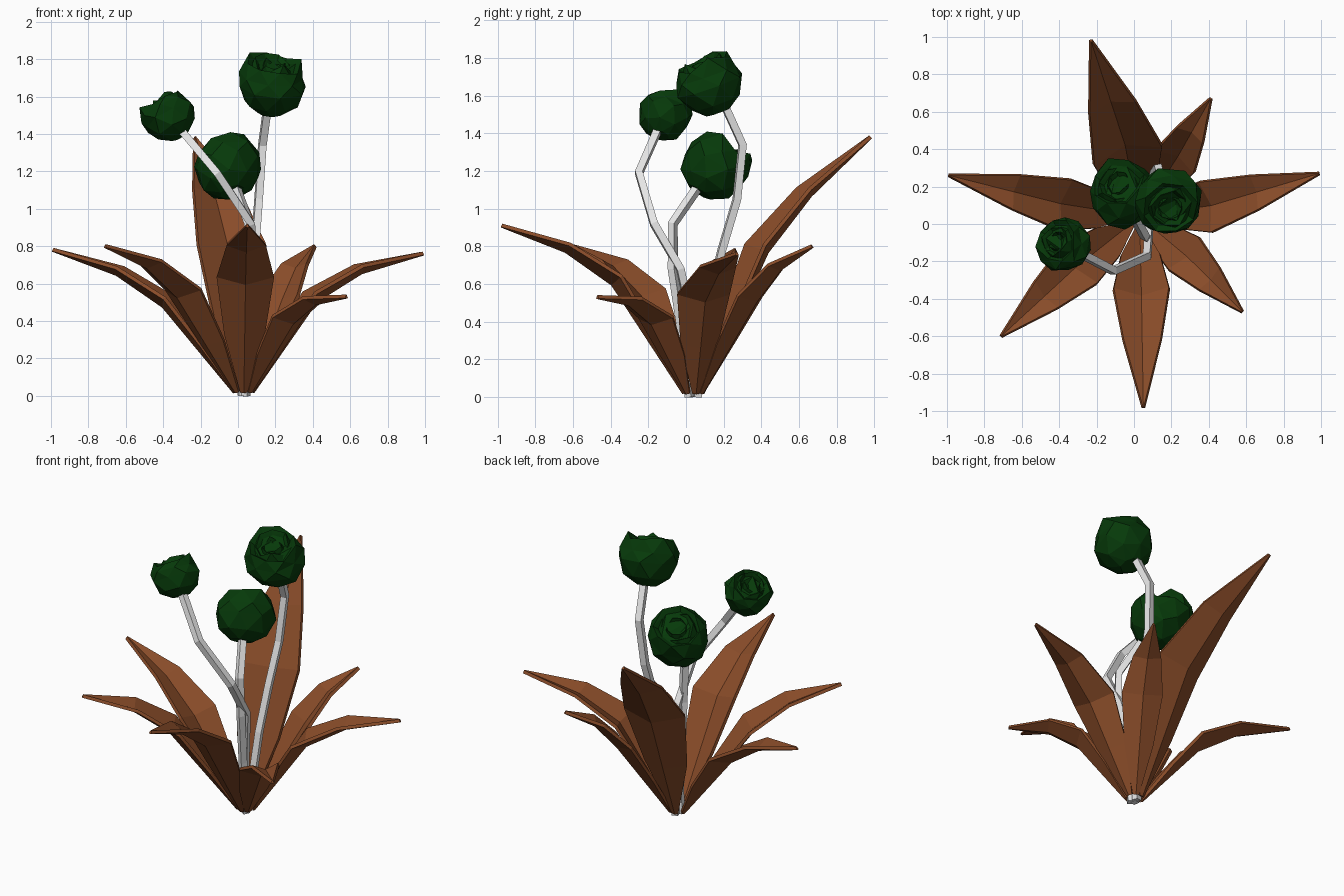
import bpy, bmesh, math, random
from mathutils import Vector

random.seed(4)
cube = bpy.data.objects.get("Cube")
if cube:
    bpy.data.objects.remove(cube)


def material(name, colour):
    mat = bpy.data.materials.new(name)
    mat.use_nodes = True
    mat.diffuse_color = (*colour, 1)
    mat.node_tree.nodes["Principled BSDF"].inputs["Base Color"].default_value = (*colour, 1)
    return mat


BROWN = material("leaf brown", (0.25, 0.072, 0.022))
GREEN = material("dark green", (0.002, 0.042, 0.003))
PALE = material("pale grey", (0.8, 0.8, 0.8))


def add_object(name, data, mat):
    obj = bpy.data.objects.new(name, data)
    bpy.context.collection.objects.link(obj)
    data.materials.append(mat)
    return obj


def mesh_object(name, bm, mat):
    mesh = bpy.data.meshes.new(name)
    bm.to_mesh(mesh)
    bm.free()
    return add_object(name, mesh, mat)


def bridge(bm, first, second, closed=False):
    count = len(first)
    for i in range(count if closed else count - 1):
        j = (i + 1) % count
        bm.faces.new((first[i], first[j], second[j], second[i]))


# Leaves: shallow folded pointed blades, wide at the belly
def leaf(name, belly, tip, width):
    belly, tip = Vector(belly), Vector(tip)
    root = Vector((0.03, 0.04, 0.02))
    heading = Vector((tip.x - root.x, tip.y - root.y, 0)).normalized()
    side = Vector((heading.y, -heading.x, 0))
    base = root + heading * 0.05
    spine = [base, base.lerp(belly, 0.5), belly,
             belly.lerp(tip, 0.42) + Vector((0, 0, 0.045)), tip]
    widths = [0.016, width * 0.7, width, width * 0.68, 0.006]
    bm = bmesh.new()
    rows = []
    for i, (point, w) in enumerate(zip(spine, widths)):
        along = (spine[min(i + 1, 4)] - spine[max(i - 1, 0)]).normalized()
        lift = side.cross(along).normalized() * w * 0.4
        rows.append([bm.verts.new(p) for p in
                     (point - side * w + lift, point, point + side * w + lift)])
    for lower, upper in zip(rows, rows[1:]):
        bridge(bm, lower, upper)
    obj = mesh_object(name, bm, BROWN)
    solid = obj.modifiers.new("thickness", "SOLIDIFY")
    solid.thickness = 0.02
    solid.offset = 0


leaf("right_leaf", (-0.4, 0.11, 0.48), (-0.99, 0.26, 0.78), 0.14)
leaf("tall_back_leaf", (-0.05, 0.43, 0.77), (-0.23, 0.98, 1.38), 0.19)
leaf("back_left_leaf", (0.24, 0.37, 0.51), (0.41, 0.67, 0.8), 0.12)
leaf("left_leaf", (0.42, 0.1, 0.51), (0.99, 0.27, 0.76), 0.14)
leaf("front_left_leaf", (0.29, -0.18, 0.39), (0.58, -0.47, 0.53), 0.12)
leaf("front_leaf", (0.04, -0.39, 0.6), (0.05, -0.98, 0.91), 0.15)
leaf("front_right_leaf", (-0.32, -0.24, 0.53), (-0.71, -0.6, 0.8), 0.14)


# Stems: bent square tubes
def stem(name, points):
    curve = bpy.data.curves.new(name, "CURVE")
    curve.dimensions = "3D"
    curve.bevel_depth = 0.028
    curve.bevel_resolution = 0
    curve.use_fill_caps = True
    spline = curve.splines.new("POLY")
    spline.points.add(len(points) - 1)
    spline.use_smooth = False
    for target, point in zip(spline.points, points):
        target.co = (*point, 1)
    add_object(name, curve, PALE)


stem("tall_stem", [(0.03, 0.06, 0), (0.07, 0.12, 0.5), (0.09, 0.19, 0.78),
                   (0.11, 0.27, 1.05), (0.13, 0.3, 1.34), (0.16, 0.2, 1.56)])
stem("side_stem", [(0.02, 0.03, 0), (0.05, 0.01, 0.5), (0.08, -0.03, 0.68),
                   (0.07, -0.17, 0.92), (-0.11, -0.25, 1.19), (-0.32, -0.14, 1.44)])
stem("short_stem", [(0.04, 0.02, 0), (0.05, -0.02, 0.35), (0.07, -0.07, 0.68),
                    (0.06, -0.07, 0.92), (-0.01, 0.06, 1.11)])


# Flowers: nested faceted cups with ragged petal rims
def flower(name, centre, axis, radius):
    sides = 8
    profile = [(0.38, -0.93), (0.8, -0.64), (1.02, -0.1), (0.99, 0.25), (0.8, 0.6)]
    bm = bmesh.new()
    for layer, scale in enumerate((1, 0.72, 0.42)):
        rings = []
        for level, (r, z) in enumerate(profile):
            ring = []
            for i in range(sides):
                turn = math.tau * (i + 0.5 * (level % 2) + 0.35 * layer) / sides
                rough = random.uniform(0.92, 1.08)
                height = z * scale + 0.15 * layer
                if level == 4:
                    height += random.uniform(-0.1, 0.22)
                ring.append(bm.verts.new((r * scale * rough * math.cos(turn),
                                          r * scale * rough * math.sin(turn), height)))
            rings.append(ring)
        # Fold the rim inwards to give each petal layer a lip
        rings.append([bm.verts.new((v.co.x * 0.8, v.co.y * 0.8, v.co.z - 0.15))
                      for v in rings[-1]])
        for lower, upper in zip(rings, rings[1:]):
            bridge(bm, lower, upper, closed=True)
        bm.faces.new(rings[0][::-1])
        bm.faces.new(rings[-1])
    bmesh.ops.triangulate(bm, faces=bm.faces[:])
    obj = mesh_object(name, bm, GREEN)
    obj.location = centre
    obj.scale = (radius,) * 3
    obj.rotation_euler = Vector(axis).to_track_quat("Z", "Y").to_euler()


flower("top_flower", (0.18, 0.12, 1.67), (0.1, -0.35, 1), 0.178)
flower("side_flower", (-0.375, -0.11, 1.5), (-0.45, 0.25, 0.8), 0.14)
flower("low_flower", (-0.06, 0.16, 1.225), (-0.2, 0.5, 0.8), 0.178)
